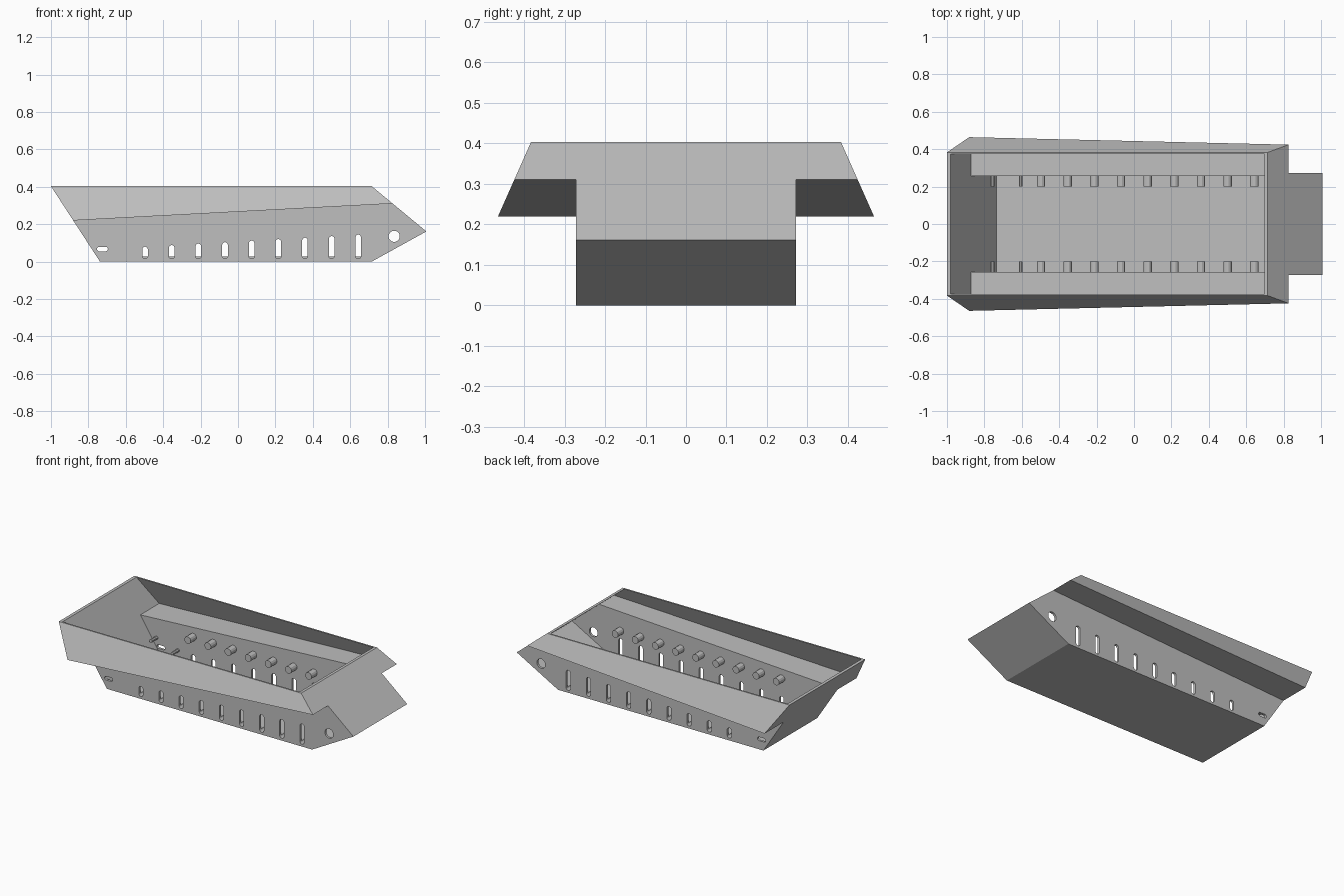
import bpy, bmesh
from math import pi, cos, sin

cube = bpy.data.objects.get("Cube")
if cube:
    bpy.data.objects.remove(cube, do_unlink=True)

grey = bpy.data.materials.new("plain grey")
grey.use_nodes = True
COLOUR = (0.52, 0.52, 0.52, 1)
grey.diffuse_color = COLOUR
grey.node_tree.nodes["Principled BSDF"].inputs["Base Color"].default_value = COLOUR

DECK = 0.403
REAR, GLACIS, NOSE, LEAN, RISE = 0.65, 1.208, 1.8125, 0.444, 0.053   # plate slopes


def finish(name, bm):
    bmesh.ops.recalc_face_normals(bm, faces=bm.faces)
    mesh = bpy.data.meshes.new(name)
    bm.to_mesh(mesh)
    bm.free()
    mesh.materials.append(grey)
    obj = bpy.data.objects.new(name, mesh)
    bpy.context.scene.collection.objects.link(obj)
    return obj


def hull_solid(name, top, floor, deck_half, wall, rear_x, glacis_x, nose_x, shelf):
    """Closed hull volume bounded by sloped plates; offsets give each plate's place."""
    rear = lambda z: rear_x + REAR * (DECK - z)
    glacis = lambda z: glacis_x + GLACIS * (DECK - z)
    side = lambda z: deck_half + LEAN * (DECK - z)
    zr = (shelf + RISE * rear(0)) / (1 + REAR * RISE)
    zf = (shelf + RISE * glacis(0)) / (1 + GLACIS * RISE)
    zn = (glacis(0) - nose_x) / (NOSE + GLACIS)
    bm = bmesh.new()
    sides = []
    for s in (1, -1):
        points = {
            "rear_top": (rear(top), side(top), top),
            "rear_crease": (rear(zr), side(zr), zr),
            "rear_shelf": (rear(zr), wall, zr),
            "rear_floor": (rear(floor), wall, floor),
            "front_top": (glacis(top), side(top), top),
            "front_crease": (glacis(zf), side(zf), zf),
            "front_shelf": (glacis(zf), wall, zf),
            "nose": (glacis(zn), wall, zn),
            "front_floor": (nose_x + NOSE * floor, wall, floor),
        }
        v = {k: bm.verts.new((x, s * y, z)) for k, (x, y, z) in points.items()}
        sides.append(v)
        # upper side, sponson underside, lower wall
        for keys in ("rear_top front_top front_crease rear_crease",
                     "rear_crease front_crease front_shelf rear_shelf",
                     "rear_shelf front_shelf nose front_floor rear_floor"):
            bm.faces.new([v[k] for k in keys.split()])
    # plates spanning both sides
    for keys in ("rear_top rear_crease rear_shelf rear_floor",
                 "front_top front_crease front_shelf nose",
                 "nose front_floor", "front_floor rear_floor", "front_top rear_top"):
        names = keys.split()
        bm.faces.new([sides[0][k] for k in names] + [sides[1][k] for k in reversed(names)])
    return finish(name, bm)


def add_prism(bm, outline, y0, y1):
    """Extrude an x-z outline along y."""
    a = [bm.verts.new((x, y0, z)) for x, z in outline]
    b = [bm.verts.new((x, y1, z)) for x, z in outline]
    bm.faces.new(a)
    bm.faces.new(b[::-1])
    for i in range(len(a)):
        j = (i + 1) % len(a)
        bm.faces.new((a[i], b[i], b[j], a[j]))


def rounded(x, z, r, dx=0, dz=0, n=16):
    """Circle, or slot when stretched by dx or dz."""
    out = []
    for i in range(n):
        a = 2 * pi * (i + 0.5) / n
        c, s = cos(a), sin(a)
        out.append((x + r * c + (dx if c > 0 else -dx), z + r * s + (dz if s > 0 else -dz)))
    return out


def subtract(target, cutter):
    cutter.hide_render = True
    mod = target.modifiers.new("cut", "BOOLEAN")
    mod.operation = "DIFFERENCE"
    mod.solver = "EXACT"
    mod.object = cutter
    bpy.context.view_layer.update()
    graph = bpy.context.evaluated_depsgraph_get()
    mesh = bpy.data.meshes.new_from_object(target.evaluated_get(graph))
    target.modifiers.clear()
    target.data = mesh
    bpy.data.objects.remove(cutter, do_unlink=True)


# Hull shell: outer volume minus cavity
hull = hull_solid("hull", DECK, 0, 0.383, 0.272, -1.0, 0.715, 0.715, 0.2666)
cavity = hull_solid("cavity", 0.45, 0.028, 0.373, 0.257, -0.98, 0.697, 0.685, 0.2816)
subtract(hull, cavity)

# Axle slots growing toward the nose, rear slot and nose hole, on both sides
slot_x = [-0.497 + 0.1425 * i for i in range(9)]
bm = bmesh.new()
for y0, y1 in ((0.2, 0.3), (-0.3, -0.2)):
    for i, x in enumerate(slot_x):
        low, high, r = 0.015, 0.08 + 0.008 * i, 0.015
        add_prism(bm, rounded(x, (low + high) / 2, r, dz=(high - low) / 2 - r), y0, y1)
    add_prism(bm, rounded(-0.725, 0.067, 0.012, dx=0.017), y0, y1)
    add_prism(bm, rounded(0.835, 0.135, 0.03), y0, y1)
subtract(hull, finish("slot_cutter", bm))

# Pegs on the inner walls, one above each slot, plus small rear pins
pegs, pins = bmesh.new(), bmesh.new()
for y0, y1 in ((0.2, 0.262), (-0.262, -0.2)):
    for x in slot_x:
        add_prism(pegs, rounded(x, 0.195, 0.023, n=12), y0, y1)
    for x, z in ((-0.605, 0.08), (-0.757, 0.12)):
        add_prism(pins, rounded(x, z, 0.011, n=8), y0, y1)
finish("wall_pegs", pegs)
finish("rear_pins", pins)
